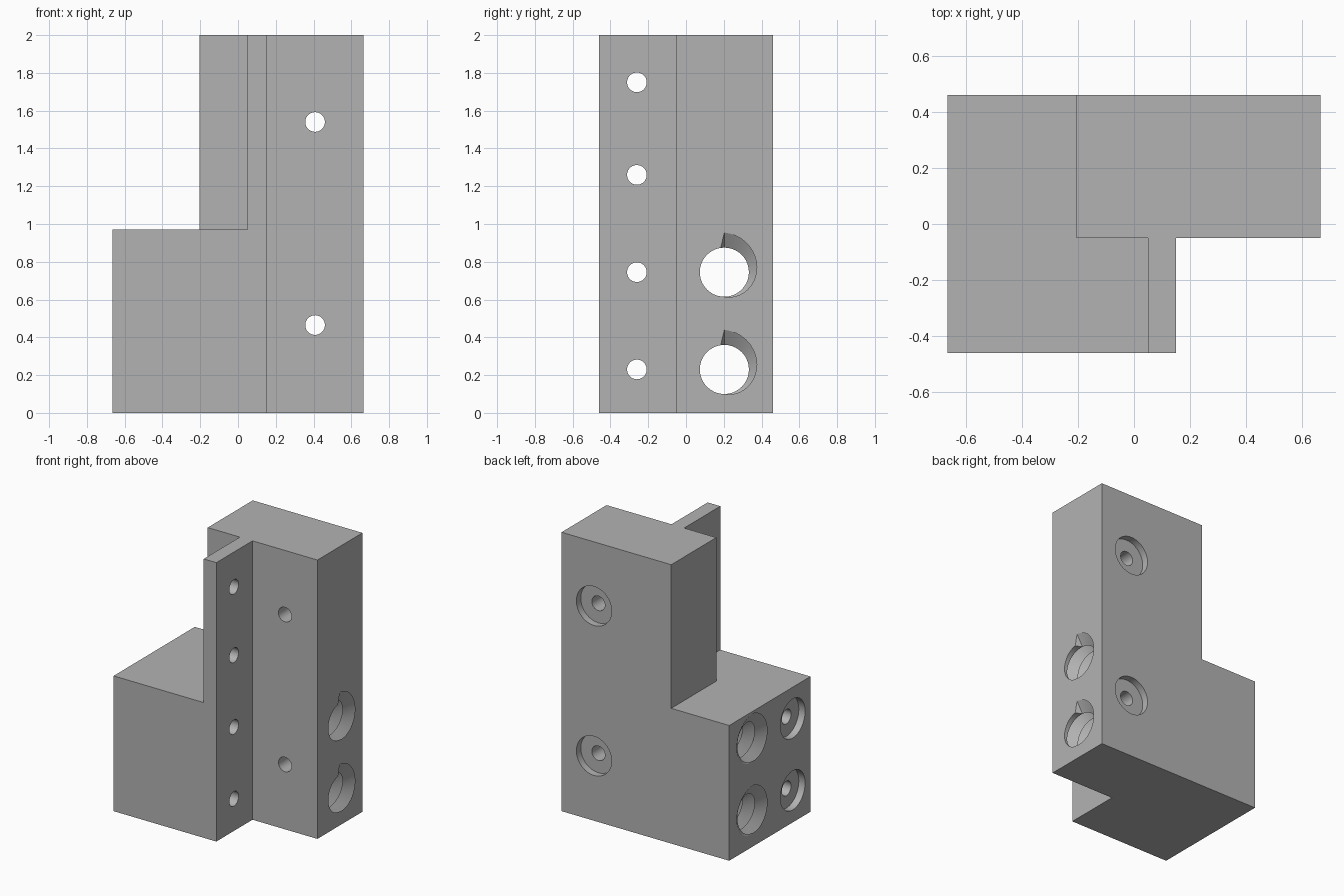
import bpy, bmesh, math
from mathutils import Matrix, Vector

if "Cube" in bpy.data.objects:
    bpy.data.objects.remove(bpy.data.objects["Cube"], do_unlink=True)

HX, HY = 0.665, 0.46        # half width and half depth
STEP_Z = 0.97               # height of the low block
HOLE_R, BORE_R, BORE_D = 0.052, 0.14, 0.05
CREST_R, ROOT_R, TURNS = 0.13, 0.21, 14
PITCH = 2 * HX / TURNS


def make_object(name, bm):
    bmesh.ops.recalc_face_normals(bm, faces=bm.faces)
    mesh = bpy.data.meshes.new(name)
    bm.to_mesh(mesh)
    bm.free()
    obj = bpy.data.objects.new(name, mesh)
    bpy.context.collection.objects.link(obj)
    return obj


def prism(name, outline, z0, z1):
    bm = bmesh.new()
    face = bm.faces.new([bm.verts.new((x, y, z0)) for x, y in outline])
    ext = bmesh.ops.extrude_face_region(bm, geom=[face])
    top = [v for v in ext["geom"] if isinstance(v, bmesh.types.BMVert)]
    bmesh.ops.translate(bm, verts=top, vec=(0, 0, z1 - z0))
    return make_object(name, bm)


def rod(name, start, end, radius):
    a, b = Vector(start), Vector(end)
    turn = (b - a).to_track_quat('Z', 'Y').to_matrix().to_4x4()
    bm = bmesh.new()
    bmesh.ops.create_cone(bm, cap_ends=True, segments=48, radius1=radius, radius2=radius,
                          depth=(b - a).length, matrix=Matrix.Translation((a + b) / 2) @ turn)
    return make_object(name, bm)


def thread(name, y, z, seg=40):
    """Right-handed V thread along x; the groove starts at the top of the +x face."""
    bm = bmesh.new()
    roots, crests = [], []
    for k in range(-2 * seg, (TURNS + 2) * seg + 1):
        a = math.pi / 2 - math.tau * k / seg
        x = HX - PITCH * k / seg
        root = ROOT_R if k >= 0 else CREST_R
        for row, r, px in ((roots, root, x), (crests, CREST_R, x - PITCH / 2)):
            row.append(bm.verts.new((px, y + r * math.cos(a), z + r * math.sin(a))))
    for k in range(len(roots) - 1):
        bm.faces.new((roots[k], roots[k + 1], crests[k + 1], crests[k]))
        if k + seg + 1 < len(roots):
            bm.faces.new((crests[k], crests[k + 1], roots[k + seg + 1], roots[k + seg]))
    # close both ends with fans
    rim = [e for e in bm.edges if e.is_boundary]
    hubs = {s: bm.verts.new((s * (HX + 2.5 * PITCH), y, z)) for s in (-1, 1)}
    for e in rim:
        side = 1 if e.verts[0].co.x > 0 else -1
        bm.faces.new((e.verts[0], e.verts[1], hubs[side]))
    bmesh.ops.triangulate(bm, faces=bm.faces)
    return make_object(name, bm)


def cut(body, cutter):
    cutter.hide_render = True
    mod = body.modifiers.new("cut", 'BOOLEAN')
    mod.operation, mod.solver, mod.object = 'DIFFERENCE', 'EXACT', cutter
    bpy.context.view_layer.objects.active = body
    bpy.ops.object.modifier_apply(modifier=mod.name)
    bpy.data.objects.remove(cutter, do_unlink=True)


# Bracket body: full-height outline with the upper corner removed
body = prism("bracket_body", [(-HX, -HY), (0.15, -HY), (0.15, -0.05), (HX, -0.05), (HX, HY), (-HX, HY)], 0, 2)
cut(body, prism("step_cutter", [(-1, -1), (0.05, -1), (0.05, -0.05), (-0.205, -0.05), (-0.205, 1), (-1, 1)],
                STEP_Z, 2.5))

# Mounting holes across the flange; the low pair is counterbored on the side
for z in (0.23, 0.745, 1.26, 1.75):
    cut(body, rod("flange_hole_cutter", (-1, -0.26, z), (1, -0.26, z), HOLE_R))
    if z < STEP_Z:
        cut(body, rod("side_bore_cutter", (-1, -0.26, z), (-HX + BORE_D, -0.26, z), BORE_R))

# Counterbored holes from the back
for z in (0.465, 1.54):
    cut(body, rod("back_hole_cutter", (0.408, -1, z), (0.408, 1, z), HOLE_R))
    cut(body, rod("back_bore_cutter", (0.408, HY - BORE_D, z), (0.408, 1, z), BORE_R))

# Large threaded holes
for z in (0.23, 0.745):
    cut(body, thread("thread_cutter", 0.203, z))

# Material and shading
grey = bpy.data.materials.new("plain_grey")
grey.use_nodes = True
colour = (0.45, 0.45, 0.45, 1)
grey.diffuse_color = colour
grey.node_tree.nodes["Principled BSDF"].inputs["Base Color"].default_value = colour
body.data.materials.clear()
body.data.materials.append(grey)
for p in body.data.polygons:
    p.material_index = 0
bpy.ops.object.select_all(action='DESELECT')
body.select_set(True)
bpy.context.view_layer.objects.active = body
bpy.ops.object.shade_smooth_by_angle(angle=math.radians(30))
